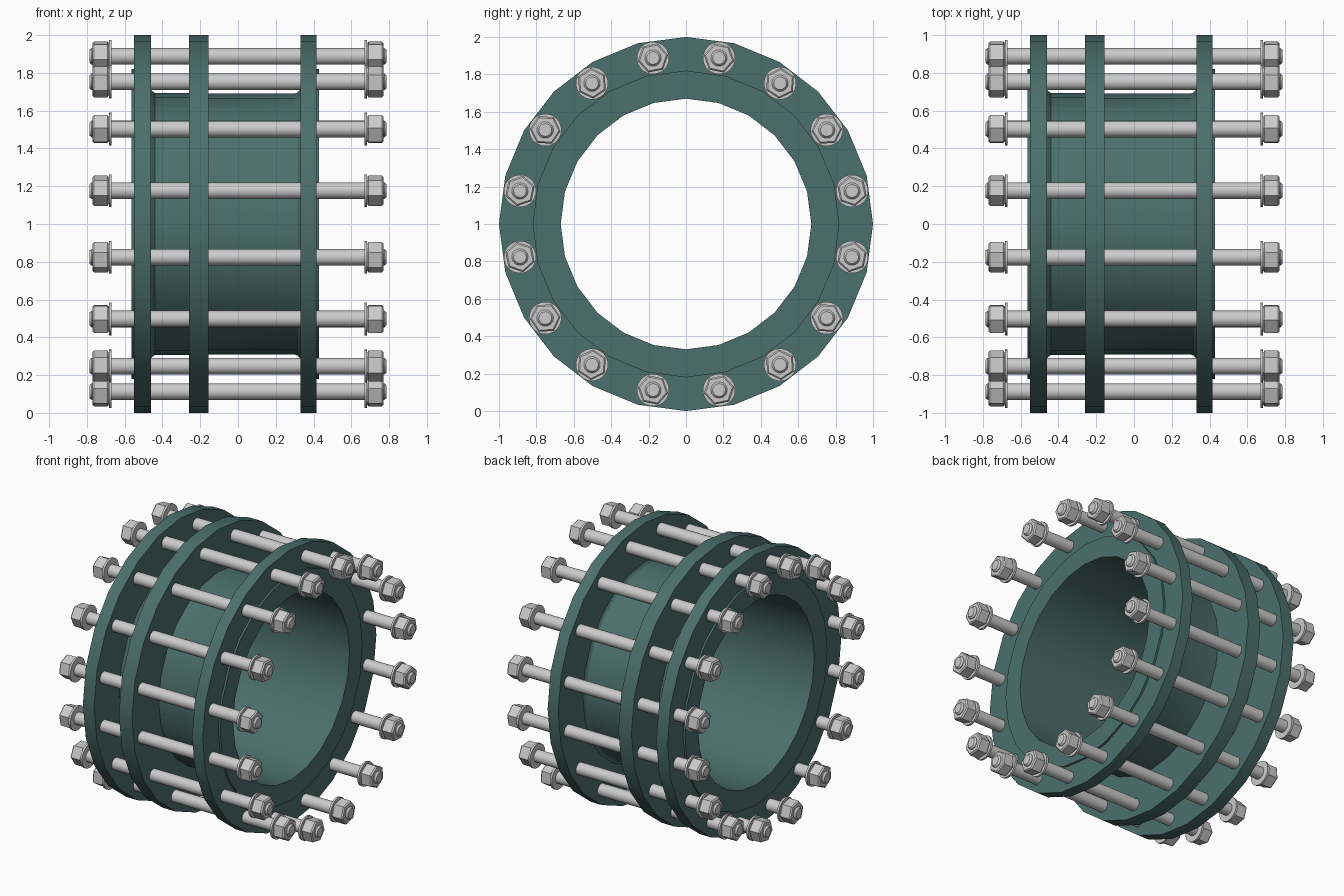
import bpy, bmesh, math

if "Cube" in bpy.data.objects:
    bpy.data.objects.remove(bpy.data.objects["Cube"])

C = 1.0          # height of the pipe axis (axis runs along x)
SIDES = 24

teal = bpy.data.materials.new("dark_teal_paint")
teal.diffuse_color = (0.07, 0.16, 0.15, 1)
teal.use_nodes = True
teal.node_tree.nodes["Principled BSDF"].inputs["Base Color"].default_value = teal.diffuse_color


def add_rings(bm, profile, sides, cy, cz, start, closed):
    """Sweep (x, radius) points round an x-parallel axis; closed loops make hollow rings."""
    rings = []
    for x, r in profile:
        ring = []
        for i in range(sides):
            a = start + 2 * math.pi * i / sides
            ring.append(bm.verts.new((x, cy + r * math.cos(a), cz + r * math.sin(a))))
        rings.append(ring)
    n = len(rings)
    for k in range(n if closed else n - 1):
        p, q = rings[k], rings[(k + 1) % n]
        for i in range(sides):
            j = (i + 1) % sides
            bm.faces.new((p[i], p[j], q[j], q[i]))
    if not closed:
        bm.faces.new(rings[0])
        bm.faces.new(rings[-1])


def finish(bm, name, mat=None):
    bmesh.ops.recalc_face_normals(bm, faces=bm.faces)
    me = bpy.data.meshes.new(name)
    bm.to_mesh(me)
    bm.free()
    ob = bpy.data.objects.new(name, me)
    bpy.context.collection.objects.link(ob)
    if mat:
        me.materials.append(mat)
    bpy.ops.object.select_all(action='DESELECT')
    ob.select_set(True)
    bpy.context.view_layer.objects.active = ob
    bpy.ops.object.shade_smooth_by_angle(angle=math.radians(28))
    return ob


def revolve(name, profile):
    bm = bmesh.new()
    add_rings(bm, profile, SIDES, 0, C, 0, True)
    return finish(bm, name, teal)


# Left flange with raised face and spigot pipe
revolve("left_flange_spigot", [
    (-0.565, 0.67), (-0.565, 0.82), (-0.55, 0.82), (-0.55, 1.0), (-0.46, 1.0),
    (-0.46, 0.71), (-0.44, 0.693), (-0.21, 0.693), (-0.21, 0.67)])

# Middle clamping ring
revolve("middle_ring", [(-0.26, 0.68), (-0.26, 1.0), (-0.155, 1.0), (-0.155, 0.68)])

# Right flange with raised face and body pipe
revolve("right_flange_body", [
    (0.43, 0.67), (0.43, 0.82), (0.415, 0.82), (0.415, 1.0), (0.33, 1.0),
    (0.33, 0.715), (0.318, 0.698), (0.30, 0.69), (-0.21, 0.69), (-0.21, 0.67)])

# Sixteen tie rods, each with a washer and chamfered nut at both ends
for k in range(16):
    a = math.radians(11.25 + 22.5 * k)
    y, z = 0.905 * math.cos(a), C + 0.905 * math.sin(a)

    bm = bmesh.new()
    add_rings(bm, [(-0.787, 0.034), (-0.775, 0.044), (0.775, 0.044), (0.787, 0.034)],
              20, y, z, a, False)
    finish(bm, f"tie_rod_{k + 1}")

    bm = bmesh.new()
    for s in (-1, 1):
        add_rings(bm, [(s * 0.669, 0.044), (s * 0.669, 0.087), (s * 0.684, 0.087), (s * 0.684, 0.044)],
                  24, y, z, a, True)
    finish(bm, f"washers_{k + 1}")

    bm = bmesh.new()
    for s in (-1, 1):
        add_rings(bm, [(s * 0.684, 0.044), (s * 0.684, 0.073), (s * 0.692, 0.082),
                       (s * 0.762, 0.082), (s * 0.771, 0.073), (s * 0.771, 0.044)],
                  6, y, z, a + math.pi / 6, False)
    finish(bm, f"nuts_{k + 1}")
